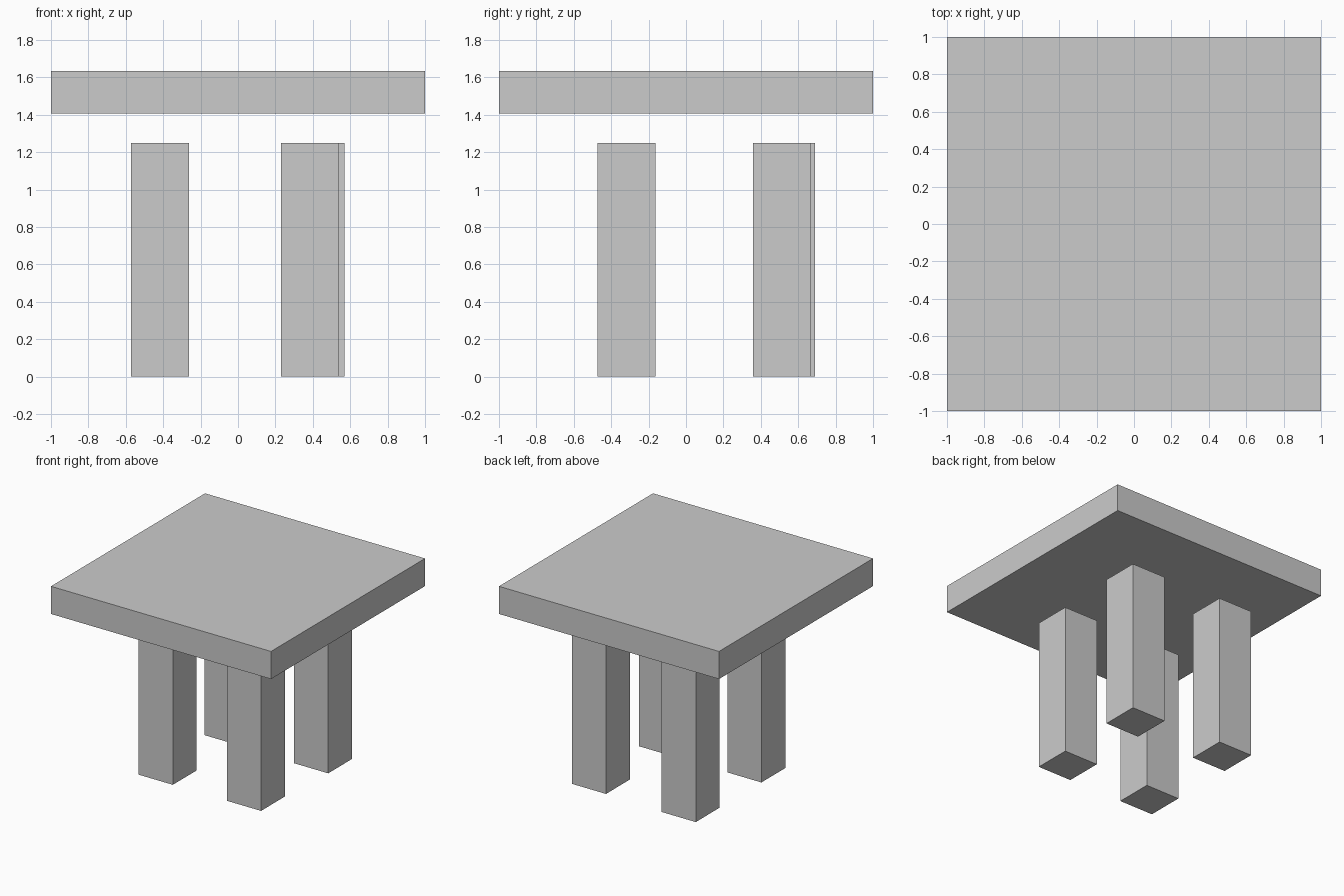
import bpy

if "Cube" in bpy.data.objects:
    bpy.data.objects.remove(bpy.data.objects["Cube"])


def box(name, lo, hi):
    """Axis-aligned box between two opposite corners."""
    centre = [(a + b) / 2 for a, b in zip(lo, hi)]
    bpy.ops.mesh.primitive_cube_add(size=1, location=centre)
    obj = bpy.context.object
    obj.name = name
    obj.scale = [b - a for a, b in zip(lo, hi)]
    bpy.ops.object.transform_apply(location=False, rotation=False, scale=True)
    return obj


# Square slab, floating a little above the legs
box("table_top", (-1, -1, 1.408), (1, 1, 1.635))

# Four square legs, slightly unevenly placed (minimum x and y of each)
LEG_WIDTH, LEG_HEIGHT = 0.31, 1.25
legs = {
    "front_left_leg": (-0.572, -0.472),
    "front_right_leg": (0.23, -0.472),
    "back_left_leg": (-0.572, 0.38),
    "back_right_leg": (0.26, 0.357),
}
for name, (x, y) in legs.items():
    box(name, (x, y, 0), (x + LEG_WIDTH, y + LEG_WIDTH, LEG_HEIGHT))
